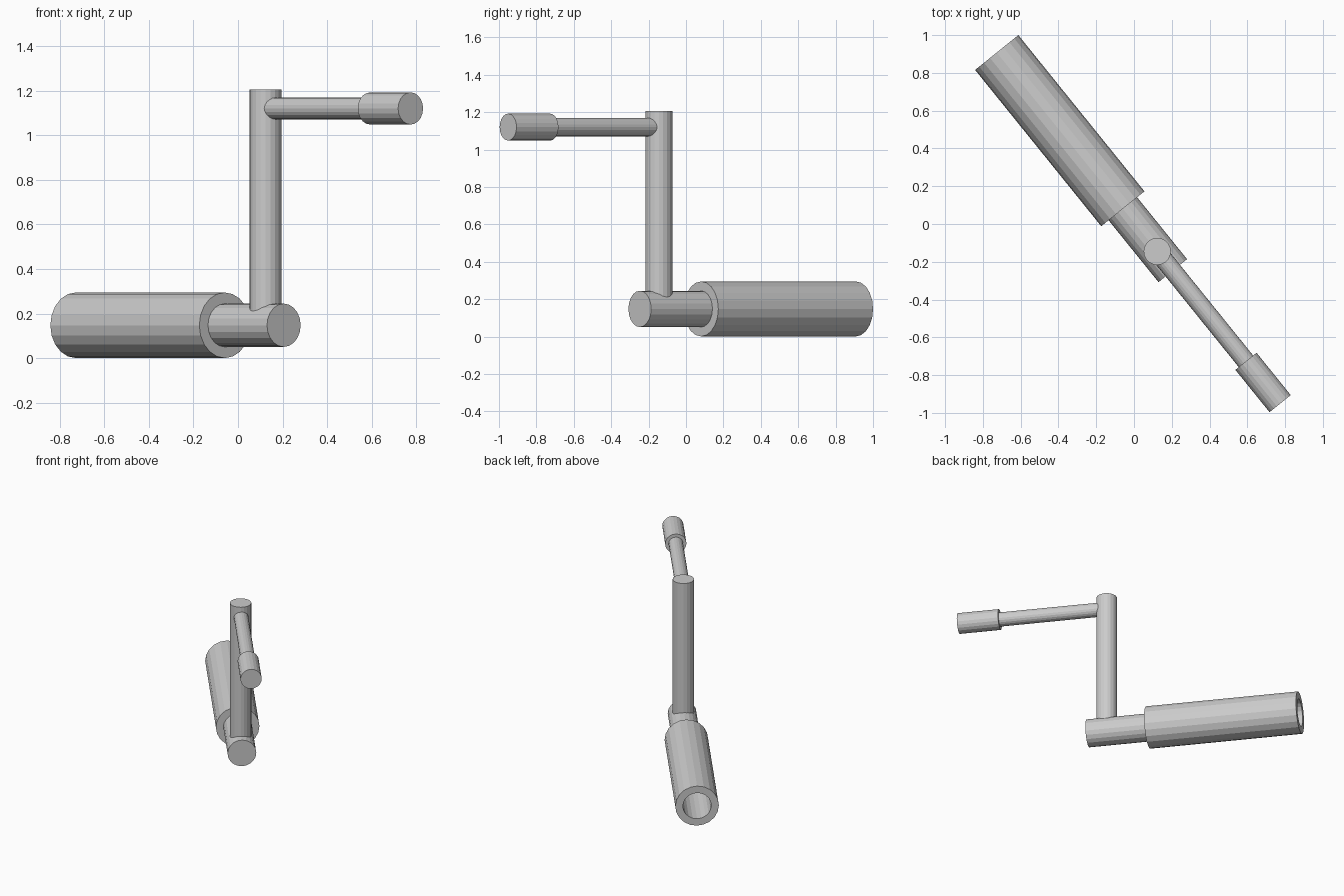
import bpy, bmesh, math
from mathutils import Vector

if "Cube" in bpy.data.objects:
    bpy.data.objects.remove(bpy.data.objects["Cube"])

SIDES = 20
AXIS = Vector((0.628, -0.778, 0)).normalized()
POST = Vector((0.123, -0.145, 0))


def lathe(name, profile, origin, direction):
    """Turn (radius, distance) points around a direction; radius 0 closes the end."""
    bm = bmesh.new()
    rings = []
    for r, t in profile:
        rings.append([bm.verts.new((r * math.cos(2 * math.pi * i / SIDES),
                                    r * math.sin(2 * math.pi * i / SIDES), t))
                      for i in range(SIDES)])
    for a, b in zip(rings, rings[1:]):
        for i in range(SIDES):
            j = (i + 1) % SIDES
            bm.faces.new((a[i], a[j], b[j], b[i]))
    bm.faces.new(rings[0])
    bm.faces.new(rings[-1])
    bmesh.ops.recalc_face_normals(bm, faces=bm.faces)
    mesh = bpy.data.meshes.new(name)
    bm.to_mesh(mesh)
    bm.free()
    ob = bpy.data.objects.new(name, mesh)
    bpy.context.collection.objects.link(ob)
    ob.location = origin
    ob.rotation_mode = 'QUATERNION'
    ob.rotation_quaternion = direction.to_track_quat('Z', 'Y')
    return ob


low = POST + Vector((0, 0, 0.148))
high = POST + Vector((0, 0, 1.12))

# hollow sleeve, open at the far end
lathe("sleeve", [(0.096, -0.31), (0.096, -1.353), (0.147, -1.353),
                 (0.147, -0.29), (0.096, -0.29)], low, AXIS)
# stub shaft leaving the sleeve
lathe("shaft", [(0.097, -0.30), (0.097, 0.131)], low, AXIS)
# upright crank arm
lathe("crank_arm", [(0.072, 0.148), (0.072, 1.205)], POST, Vector((0, 0, 1)))
# handle rod and grip
lathe("handle_rod", [(0.049, 0.0), (0.049, 0.76)], high, AXIS)
lathe("handle_grip", [(0.072, 0.748), (0.072, 1.036)], high, AXIS)
